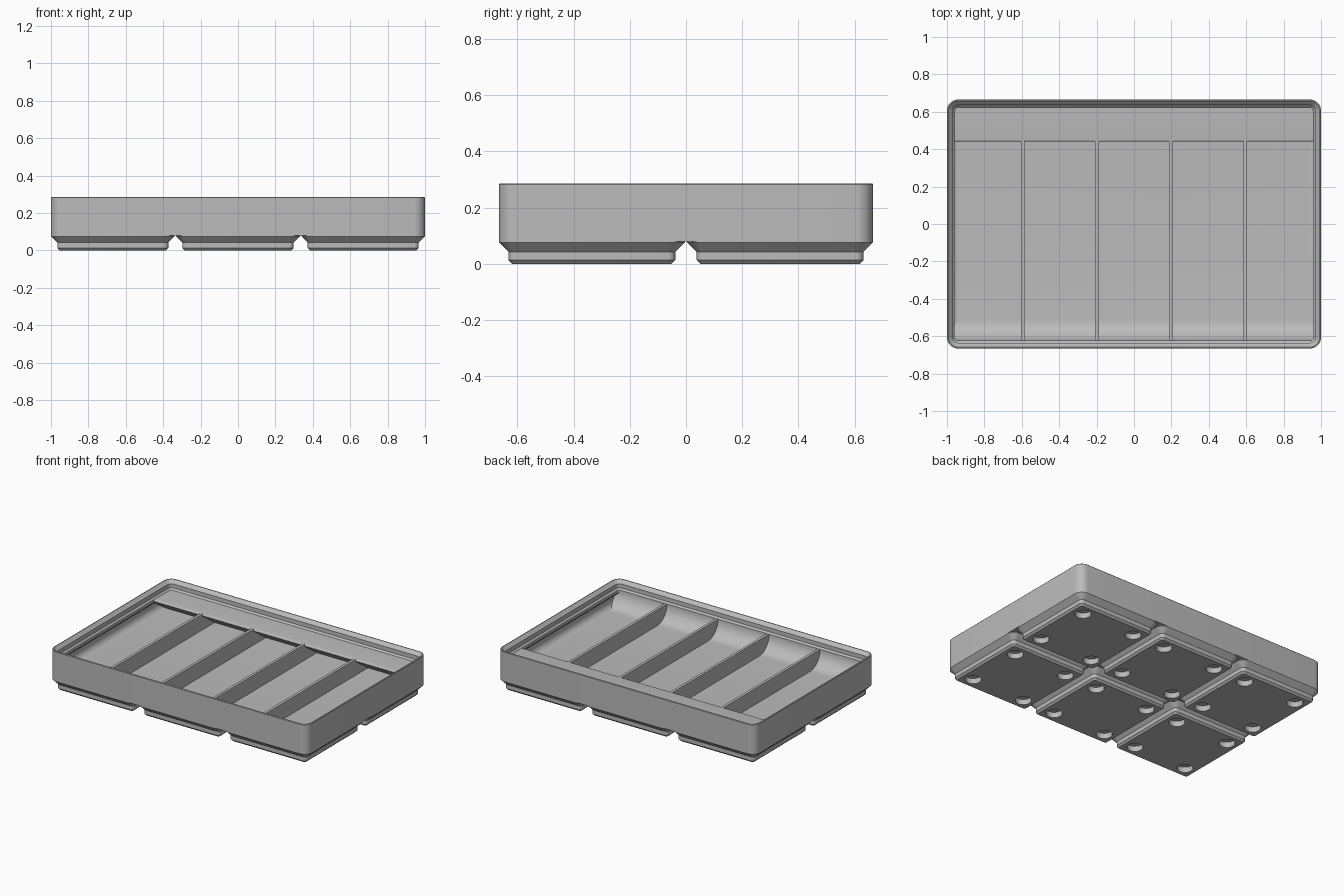
import bpy, bmesh, math

cube = bpy.data.objects.get("Cube")
if cube:
    bpy.data.objects.remove(cube, do_unlink=True)

S = 2 / 125.5              # millimetres to scene units
HX, HY = 62.75, 41.75      # outer half sizes of the tray
FLOOR, RIM = 7.0, 14.0     # compartment floor and divider top

grey = bpy.data.materials.new("light_grey_plastic")
grey.use_nodes = True
colour = (0.5, 0.5, 0.5, 1)
grey.diffuse_color = colour
bsdf = next(n for n in grey.node_tree.nodes if n.type == 'BSDF_PRINCIPLED')
bsdf.inputs["Base Color"].default_value = colour
bsdf.inputs["Roughness"].default_value = 0.6


def finish(name, bm):
    """Scale the mesh to scene units and link it as an object."""
    bmesh.ops.recalc_face_normals(bm, faces=bm.faces[:])
    bmesh.ops.scale(bm, vec=(S, S, S), verts=bm.verts[:])
    mesh = bpy.data.meshes.new(name)
    bm.to_mesh(mesh)
    bm.free()
    mesh.materials.append(grey)
    ob = bpy.data.objects.new(name, mesh)
    bpy.context.collection.objects.link(ob)
    return ob


def activate(ob):
    bpy.ops.object.select_all(action='DESELECT')
    ob.select_set(True)
    bpy.context.view_layer.objects.active = ob


def smooth(ob):
    activate(ob)
    bpy.ops.object.shade_smooth_by_angle(angle=math.radians(30))


def rounded_loft(name, hx, hy, radius, profile, steps=8):
    """Sweep (inset, z) points around a rounded rectangle and cap both ends."""
    bm = bmesh.new()
    rings = []
    for inset, z in profile:
        r = max(radius - inset, 0.05)
        ring = []
        for quarter, (sx, sy) in enumerate(((1, 1), (-1, 1), (-1, -1), (1, -1))):
            cx, cy = sx * (hx - inset - r), sy * (hy - inset - r)
            for i in range(steps + 1):
                a = (quarter + i / steps) * math.pi / 2
                ring.append(bm.verts.new((cx + r * math.cos(a), cy + r * math.sin(a), z)))
        rings.append(ring)
    n = len(rings[0])
    for low, high in zip(rings, rings[1:]):
        for i in range(n):
            j = (i + 1) % n
            bm.faces.new((low[i], low[j], high[j], high[i]))
    bm.faces.new(rings[0][::-1])
    bm.faces.new(rings[-1])
    return finish(name, bm)


def prism(name, x0, x1, outline):
    """Extrude a (y, z) outline along x."""
    bm = bmesh.new()
    face = bm.faces.new([bm.verts.new((x0, y, z)) for y, z in outline])
    out = bmesh.ops.extrude_face_region(bm, geom=[face])
    moved = [v for v in out["geom"] if isinstance(v, bmesh.types.BMVert)]
    bmesh.ops.translate(bm, vec=(x1 - x0, 0, 0), verts=moved)
    return finish(name, bm)


def arc(cy, cz, r, a0, a1, steps):
    angles = [math.radians(a0 + (a1 - a0) * i / steps) for i in range(steps + 1)]
    return [(cy + r * math.cos(a), cz + r * math.sin(a)) for a in angles]


# Tray: outer wall, stacking lip, overhang, inner wall and floor fillet
wall, fillet = 0.95, 2.8
tray_profile = [(0, 5), (0, 17.7), (0.15, 17.9), (0.5, 17.9), (1.9, 16.5),
                (1.9, 14.7), (2.6, RIM), (2.6, 12.8), (wall, 11.15)]
tray_profile += arc(wall + fillet, FLOOR + fillet, fillet, 180, 270, 8)
smooth(rounded_loft("tray_body", HX, HY, 3.75, tray_profile))

# Finger scoop along the front wall
scoop = arc(-HY + 2.6 + 7, RIM, 7, 180, 270, 20)
smooth(prism("front_scoop", -61.8, 61.8,
             scoop + [(scoop[-1][0], 6.5), (-40, 6.5), (-40, RIM)]))

# Label shelf along the back wall, sloped underneath with a rounded lip
slope = math.tan(math.radians(36))
shelf = [(40, RIM), (40, 6.5), (28.2 + 6.3 / slope, 6.5)]
shelf += arc(28.2, 13.4, 0.6, 234, 90, 8)
smooth(prism("label_shelf", -61.8, 61.8, shelf))

# Dividers between the five compartments
for i in range(4):
    x = (i - 1.5) * 24.84
    prism("divider_%d" % (i + 1), x - 0.6, x + 0.6,
          [(-40, 6.5), (40, 6.5), (40, RIM - 0.02), (-40, RIM - 0.02)])

# One stepped foot with four round magnet pockets, repeated on a grid
foot = rounded_loft("base_feet", 20.75, 20.75, 3.75,
                    [(2.95, 0), (2.15, 0.8), (2.15, 2.6), (0, 4.75), (0, 5)])
pockets = bmesh.new()
for sx in (-1, 1):
    for sy in (-1, 1):
        made = bmesh.ops.create_cone(pockets, cap_ends=True, segments=32,
                                     radius1=3.25, radius2=3.25, depth=4.8)
        bmesh.ops.translate(pockets, vec=(sx * 13, sy * 13, 0), verts=made["verts"])
cutter = finish("pocket_cutter", pockets)
cutter.hide_render = True

activate(foot)
cut = foot.modifiers.new("pockets", 'BOOLEAN')
cut.operation = 'DIFFERENCE'
cut.solver = 'EXACT'
cut.object = cutter
bpy.ops.object.modifier_apply(modifier=cut.name)
bpy.data.objects.remove(cutter, do_unlink=True)
smooth(foot)

for count, axis in ((3, 0), (2, 1)):
    rep = foot.modifiers.new("repeat", 'ARRAY')
    rep.count = count
    rep.use_relative_offset = False
    rep.use_constant_offset = True
    step = [0, 0, 0]
    step[axis] = 42 * S
    rep.constant_offset_displace = step
foot.location = (-42 * S, -21 * S, 0)
